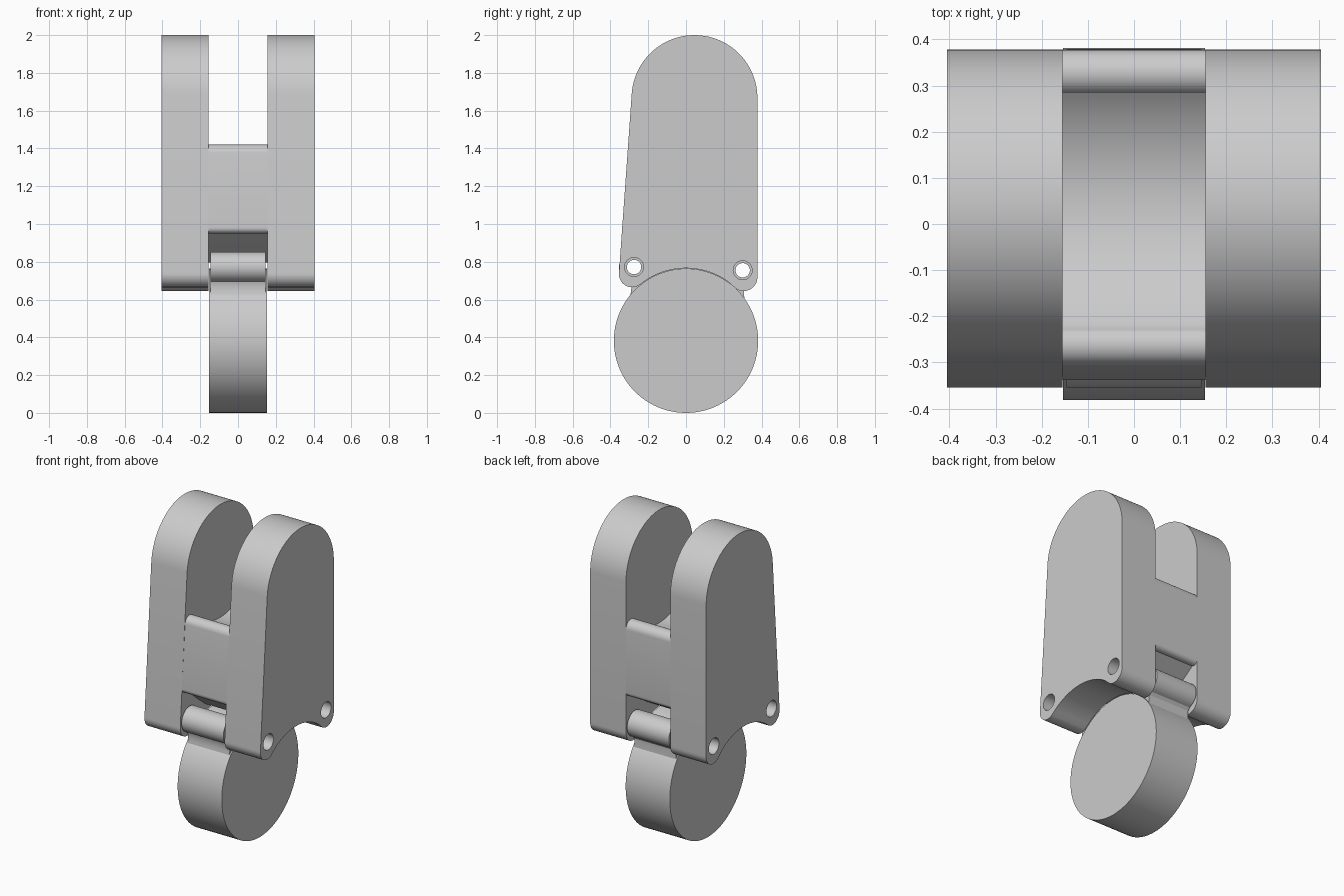
import bpy
import bmesh
from math import cos, sin, radians
from mathutils import Matrix

cube = bpy.data.objects.get("Cube")
if cube:
    bpy.data.objects.remove(cube)

grey = bpy.data.materials.new("plain_grey")
grey.use_nodes = True
colour = (0.6, 0.6, 0.6, 1)
grey.diffuse_color = colour
grey.node_tree.nodes["Principled BSDF"].inputs["Base Color"].default_value = colour

# Side profiles are drawn in (y, z) and extruded along x
SIDE_PLANE = Matrix(((0, 0, 1, 0), (1, 0, 0, 0), (0, 1, 0, 0), (0, 0, 0, 1)))


def arc(centre, radius, start, end, steps=16):
    angles = [radians(start + (end - start) * i / steps) for i in range(steps + 1)]
    return [(centre[0] + radius * cos(a), centre[1] + radius * sin(a)) for a in angles]


def circle(centre, radius, steps=40):
    return arc(centre, radius, 0, 360, steps)[:-1]


def plate(name, outlines, x, half_width):
    """Extrude a filled outline; any further outlines become holes."""
    curve = bpy.data.curves.new(name, "CURVE")
    curve.dimensions = "2D"
    curve.fill_mode = "BOTH"
    curve.extrude = half_width
    for points in outlines:
        spline = curve.splines.new("POLY")
        spline.points.add(len(points) - 1)
        for p, (y, z) in zip(spline.points, points):
            p.co = (y, z, 0, 1)
        spline.use_cyclic_u = True
    obj = bpy.data.objects.new(name, curve)
    bpy.context.collection.objects.link(obj)
    bpy.ops.object.select_all(action="DESELECT")
    obj.select_set(True)
    bpy.context.view_layer.objects.active = obj
    bpy.ops.object.convert(target="MESH")
    obj = bpy.context.object
    obj.data.transform(Matrix.Translation((x, 0, 0)) @ SIDE_PLANE)
    bm = bmesh.new()
    bm.from_mesh(obj.data)
    bmesh.ops.remove_doubles(bm, verts=bm.verts, dist=0.0005)
    bmesh.ops.recalc_face_normals(bm, faces=bm.faces)
    bm.to_mesh(obj.data)
    bm.free()
    obj.data.materials.clear()
    obj.data.materials.append(grey)
    bpy.ops.object.shade_smooth_by_angle(angle=radians(30))
    return obj


# Shared centres
wheel_centre, wheel_radius = (0, 0.382), 0.382
top_centre = (0.045, 1.667)
front_pin, back_pin = (-0.275, 0.772), (0.3, 0.755)

# Cheeks: domed top, slanted front, two rounded feet and an arch over the wheel
cheek = (arc(top_centre, 0.333, 0, 176, 48)
         + arc((-0.285, 0.735), 0.07, 176, 302)
         + arc(wheel_centre, wheel_radius + 0.002, 125, 55, 32)
         + arc((0.305, 0.718), 0.073, 238, 360))
pin_holes = [circle(front_pin, 0.05), circle(back_pin, 0.05)]
for side, x in (("left", 0.28), ("right", -0.28)):
    plate(side + "_cheek", [cheek] + pin_holes, x, 0.125)

# Web joining the cheeks: round groove above, sloped clearance below
web = (arc((-0.262, 1.375), 0.045, 176, 44)
       + arc(top_centre, 0.38, 224, 310, 32)
       + arc((0.328, 1.37), 0.05, 150, 0)
       + arc((0.348, 0.975), 0.03, 0, -120, 8)
       + [(0.19, 0.85), (0.1, 0.795), (-0.1, 0.795), (-0.17, 0.85)]
       + arc((-0.308, 0.98), 0.03, -60, -184, 8))
plate("web", [web], 0, 0.155)

# Wheel and the hinge link with its two knuckles
plate("wheel", [circle(wheel_centre, wheel_radius, 96)], 0, 0.154)
link = (arc(back_pin, 0.08, -75, 165, 24)
        + arc(wheel_centre, wheel_radius + 0.004, 62, 118)
        + arc(front_pin, 0.08, 15, 255, 24)
        + [(-0.288, 0.67), (-0.292, 0.64), (-0.297, 0.6),
           (0.31, 0.59), (0.307, 0.64), (0.308, 0.66)])
plate("hinge_link", [link, circle(front_pin, 0.038), circle(back_pin, 0.038)], 0, 0.146)
